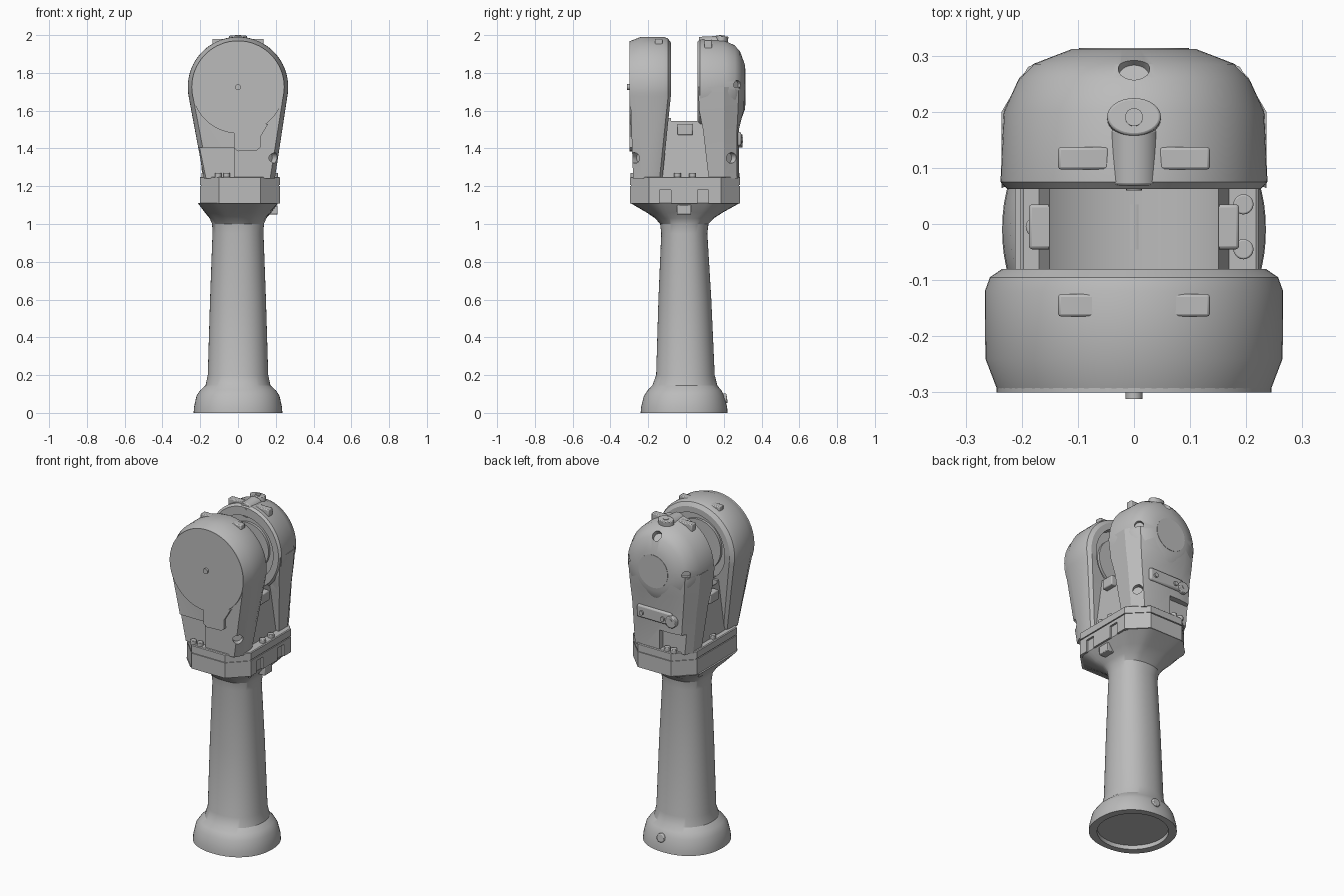
import bpy, bmesh, math
from math import sin, cos, pi, radians
from mathutils import Vector, Matrix

if "Cube" in bpy.data.objects:
    bpy.data.objects.remove(bpy.data.objects["Cube"])

grey = bpy.data.materials.new("light_grey")
grey.use_nodes = True
grey.diffuse_color = (0.5, 0.5, 0.5, 1)
grey.node_tree.nodes["Principled BSDF"].inputs["Base Color"].default_value = (0.5, 0.5, 0.5, 1)

AXIS = 1.725   # height of the arm heads' shared axis
DECK = 1.25    # top of the collar


def finish(name, bm, bevel=0.0):
    bmesh.ops.recalc_face_normals(bm, faces=bm.faces)
    me = bpy.data.meshes.new(name)
    bm.to_mesh(me)
    bm.free()
    ob = bpy.data.objects.new(name, me)
    bpy.context.collection.objects.link(ob)
    me.materials.append(grey)
    if bevel:
        mod = ob.modifiers.new("bevel", "BEVEL")
        mod.width, mod.segments = bevel, 2
    return ob


def loft(name, rings, bevel=0.0):
    bm = bmesh.new()
    rows = [[bm.verts.new(p) for p in ring] for ring in rings]
    n = len(rows[0])
    for a, b in zip(rows, rows[1:]):
        for i in range(n):
            bm.faces.new((a[i], a[(i + 1) % n], b[(i + 1) % n], b[i]))
    bm.faces.new(rows[0])
    bm.faces.new(rows[-1])
    return finish(name, bm, bevel)


def box(name, centre, size, bevel=0.0):
    bm = bmesh.new()
    bmesh.ops.create_cube(bm, size=1, matrix=Matrix.Translation(centre) @ Matrix.Diagonal((*size, 1)))
    return finish(name, bm, bevel)


def rod(name, centre, direction, radius, length, bevel=0.0, segments=32, squash=1.0):
    turn = Vector(direction).to_track_quat("Z", "Y").to_matrix().to_4x4()
    bm = bmesh.new()
    bmesh.ops.create_cone(bm, cap_ends=True, segments=segments, radius1=radius, radius2=radius, depth=length,
                          matrix=Matrix.Translation(centre) @ turn @ Matrix.Diagonal((1, squash, 1, 1)))
    ob = finish(name, bm, bevel)
    if bevel:
        ob.modifiers["bevel"].limit_method = "ANGLE"
    return ob


def cut(target, cutter):
    cutter.hide_render = True
    mod = target.modifiers.new("cut", "BOOLEAN")
    mod.operation, mod.object, mod.solver = "DIFFERENCE", cutter, "EXACT"
    bpy.context.view_layer.objects.active = target
    bpy.ops.object.modifier_apply(modifier=mod.name)
    bpy.data.objects.remove(cutter)


# Handle: round foot, tapering grip, flare into a long octagon
def handle_ring(z, ax, ay, cy, octagon=0.0, n=64):
    pts = []
    for i in range(n):
        c, s = cos(2 * pi * i / n), sin(2 * pi * i / n)
        soft = ((abs(c) / ax) ** 2.2 + (abs(s) / ay) ** 2.2) ** (-1 / 2.2)
        flat = min(ax / max(abs(c), 1e-6), ay / max(abs(s), 1e-6), (ax + ay) * 0.8 / (abs(c) + abs(s)))
        r = soft + (flat - soft) * octagon
        pts.append((c * r, cy + s * r, z))
    return pts


handle = loft("handle", [handle_ring(*p) for p in (
    (0, 0.235, 0.23, -0.01), (0.03, 0.233, 0.228, -0.01), (0.09, 0.22, 0.213, -0.01),
    (0.12, 0.2, 0.195, -0.008), (0.145, 0.172, 0.172, -0.006), (0.2, 0.16, 0.155, -0.003),
    (0.6, 0.148, 0.14, -0.006), (0.95, 0.135, 0.122, -0.009), (1.0, 0.137, 0.128, -0.009, 0.2),
    (1.03, 0.15, 0.155, -0.008, 0.5), (1.06, 0.175, 0.2, -0.007, 0.8), (1.11, 0.212, 0.288, -0.005, 1))])
cut(handle, rod("foot_recess", (0, -0.01, 0), (0, 0, 1), 0.195, 0.05, segments=64))
rod("foot_screw", (0.02, 0.195, 0.075), (0, 1, 0.15), 0.026, 0.045, 0.005)


# Collar: two stacked octagonal plates
def octagon(z, grow):
    a, b, c, d = 0.212 + grow, 0.292 + grow, 0.11, 0.19
    loop = ((a, -d), (a, d), (c, b), (-c, b), (-a, d), (-a, -d), (-c, -b), (c, -b))
    return [(x + 0.01, y - 0.005, z) for x, y in loop]


collar = loft("collar_lower", [octagon(1.108, 0), octagon(1.2, 0)])
for y in (-0.11, 0.09):
    cut(collar, box("slot", (0.225, y, 1.14), (0.03, 0.06, 0.08)))
loft("collar_seam", [octagon(1.195, -0.006), octagon(1.21, -0.006)])
loft("collar_upper", [octagon(1.206, 0), octagon(1.246, 0), octagon(DECK, -0.005)])
box("latch", (0.185, -0.01, 1.075), (0.05, 0.075, 0.05), 0.004)


# Front arm: round head running down into a tapering leg
def arm_ring(y, radius, foot, y_foot):
    pts = []
    for i in range(49):
        a = radians(-11 + 202 * i / 48)
        pts.append((radius * cos(a), y, AXIS + radius * sin(a)))
    return pts + [(-foot, y_foot, DECK - 0.01), (foot + 0.015, y_foot, DECK - 0.01)]


front_arm = loft("front_arm", [arm_ring(*p) for p in (
    (-0.295, 0.244, 0.155, -0.28), (-0.24, 0.265, 0.18, -0.235), (-0.12, 0.266, 0.18, -0.17),
    (-0.095, 0.257, 0.175, -0.14), (-0.08, 0.235, 0.16, -0.125))])

# Rear arm: turned dome head and a leg with matching chamfers
DOME = ((0.062, 0.226), (0.075, 0.238), (0.2, 0.232), (0.26, 0.205), (0.285, 0.18), (0.312, 0.11))
rear_arm = loft("rear_arm_head", [[(r * cos(2 * pi * i / 64), y, AXIS + r * 1.07 * sin(2 * pi * i / 64))
                                   for i in range(64)] for y, r in DOME])


def leg_ring(z, half, inner, side, corner, back):
    right = [(half, inner), (half, side), (half * 0.8, corner), (half * 0.47, back)]
    return [(x, y, z) for x, y in right + [(-x, y) for x, y in reversed(right)]]


rear_leg = loft("rear_arm_leg", [leg_ring(*p) for p in (
    (DECK - 0.01, 0.188, 0.12, 0.2, 0.27, 0.28), (1.5, 0.212, 0.09, 0.2, 0.27, 0.28),
    (1.6, 0.225, 0.07, 0.2, 0.275, 0.305), (AXIS, 0.236, 0.064, 0.2, 0.28, 0.311))])

# Saddle joining the arms, hollowed concentric with the heads
saddle = loft("saddle", [[(x, y, z) for x, y in ((w, -d), (w, d), (-w, d), (-w, -d))]
                         for z, w, d in ((DECK - 0.01, 0.17, 0.15), (1.56, 0.15, 0.12))])
for ob in (saddle, rear_leg):
    cut(ob, rod("saddle_hollow", (0, 0, AXIS), (0, 1, 0), 0.235, 0.16, segments=64))
rod("saddle_band", (0, -0.005, 1.47), (0, 1, 0), 0.022, 0.08, segments=16)
for side in (-1, 1):
    box("saddle_hook", (side * 0.165, -0.005, 1.5), (0.045, 0.08, 0.06), 0.006)

# Round bearing wells on the inner faces, each with a raised hub
cut(front_arm, rod("well", (0, -0.07, AXIS), (0, 1, 0), 0.2, 0.12, segments=64))
for ob in (rear_arm, rear_leg):
    cut(ob, rod("well", (0, 0.055, AXIS), (0, 1, 0), 0.19, 0.1, segments=64))
rod("front_hub", (0, -0.13, AXIS), (0, 1, 0), 0.15, 0.03, segments=64)
rod("rear_hub", (0, 0.105, AXIS), (0, 1, 0), 0.14, 0.03, segments=64)

# Screw pockets in the legs and dimples in the shells
cut(front_arm, box("pocket", (-0.17, -0.3, 1.3), (0.3, 0.09, 0.21)))
cut(rear_leg, box("pocket", (-0.17, 0.295, 1.27), (0.3, 0.1, 0.19)))
cut(front_arm, rod("dimple", (0.19, -0.27, 1.35), (1, -1, 0), 0.028, 0.08))
cut(rear_leg, rod("dimple", (0.185, 0.25, 1.35), (1, 1, 0), 0.028, 0.08))
for side in (-1, 1):
    cut(rear_arm, rod("dimple", (side * 0.2, 0.28, AXIS + 0.01), (side, 1, 0), 0.025, 0.06))
cut(rear_arm, rod("dimple", (0, 0.28, 1.93), (0, 0.8, 1), 0.028, 0.06))

# Front cover: disc, offset tab and axle pin
rod("front_cover", (0, -0.296, AXIS), (0, 1, 0), 0.245, 0.008, segments=64)
loft("front_cover_tab", [[(x, y, z) for x, z in ((-0.02, 1.53), (-0.02, 1.4), (0.0, 1.385), (0.1, 1.39),
                                                 (0.118, 1.405), (0.118, 1.46), (0.16, 1.53))]
                         for y in (-0.3, -0.27)])
rod("axle_pin", (0, -0.3, AXIS), (0, 1, 0), 0.015, 0.024)

# Rear cap and mounting plate with lug and screws
rod("rear_cap", (0, 0.311, AXIS), (0, 1, 0), 0.098, 0.006, segments=48)
box("mounting_plate", (0.01, 0.28, 1.45), (0.23, 0.025, 0.075), 0.01)
rod("plate_lug", (-0.105, 0.282, 1.44), (0, 1, 0), 0.035, 0.035, 0.004)
for x in (-0.105, -0.05, 0.09):
    rod("plate_screw", (x, 0.294, 1.445), (0, 1, 0), 0.013, 0.016, segments=16)

# Ribs on the crowns of both heads
for name, y, top in (("front_rib", -0.145, 1.985), ("rear_rib", 0.117, 1.978)):
    for side in (-1, 1):
        box(name, (side * 0.09, y, top - 0.03), (0.09, 0.04, 0.05), 0.005)

# Port and oval button on the rear crown
rod("crown_port", (0, 0.12, 1.948), (0, 1, 0.05), 0.045, 0.1, 0.005)
rod("crown_port_screw", (0, 0.07, 1.95), (0, 1, 0), 0.014, 0.02, segments=16)
rod("crown_button", (0, 0.188, 1.967), (0, 0.12, 1), 0.048, 0.058, 0.004, squash=0.7)
rod("crown_button_cap", (0, 0.19, 1.995), (0, 0.12, 1), 0.016, 0.008, segments=24)

# Collar screws
for x, y in ((0.195, 0.035), (0.195, -0.045), (-0.175, -0.005), (-0.105, -0.275), (-0.06, -0.275),
             (-0.105, 0.265), (-0.06, 0.265)):
    rod("collar_screw", (x, y, DECK + 0.008), (0, 0, 1), 0.018, 0.026, 0.003, 20)

# Smooth shading with crisp edges
bpy.ops.object.select_all(action="DESELECT")
for ob in bpy.data.objects:
    if ob.type == "MESH" and ob.data.materials and ob.data.materials[0] == grey:
        ob.select_set(True)
        bpy.context.view_layer.objects.active = ob
bpy.ops.object.shade_smooth_by_angle(angle=radians(28))
